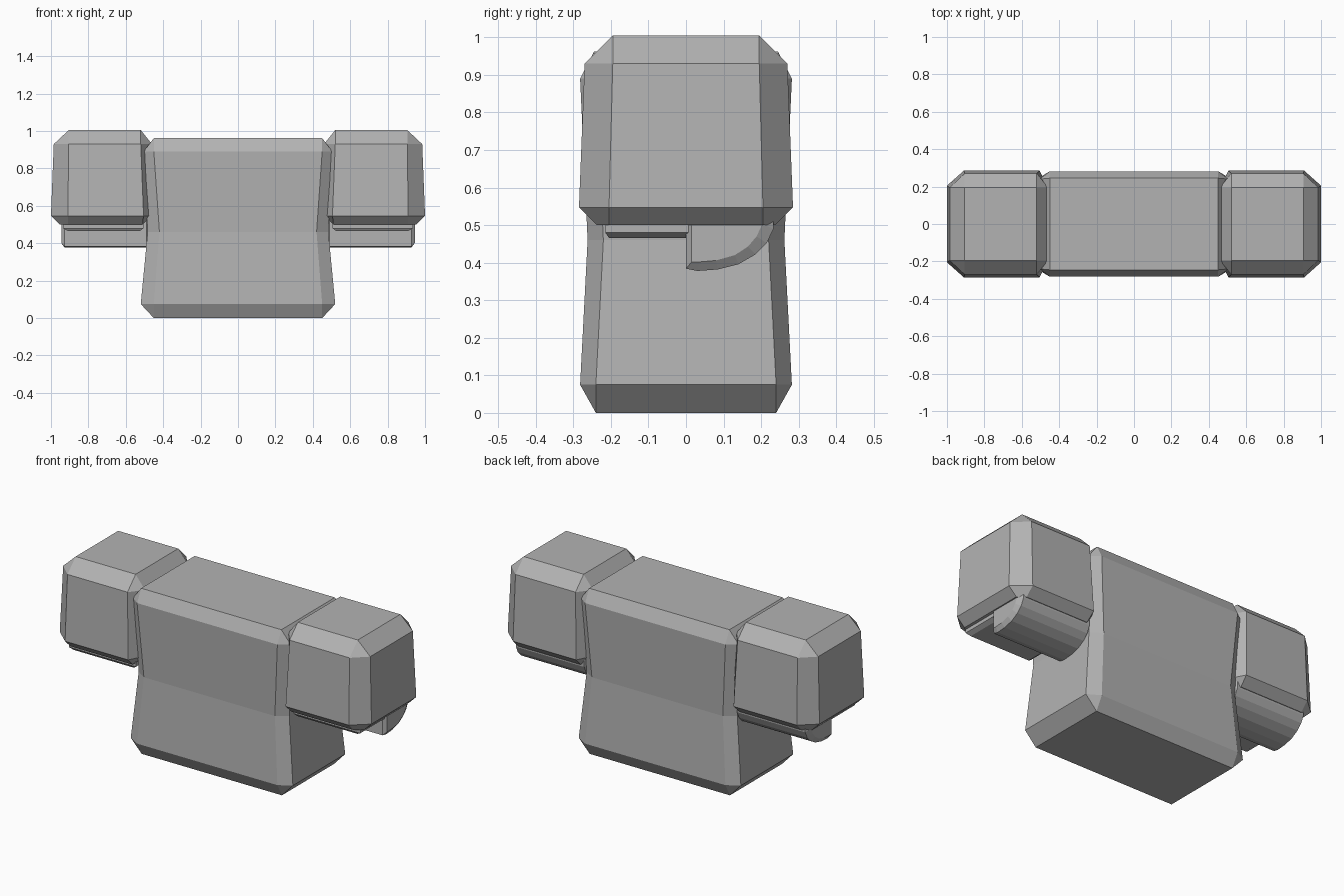
import bpy, bmesh

if "Cube" in bpy.data.objects:
    bpy.data.objects.remove(bpy.data.objects["Cube"])

grey = bpy.data.materials.new("light grey")
grey.diffuse_color = (0.45, 0.45, 0.45, 1)
grey.use_nodes = True
grey.node_tree.nodes["Principled BSDF"].inputs["Base Color"].default_value = grey.diffuse_color


def ring(z, x0, x1, fx0, fx1, y, sy):
    """Chamfered rectangle: sides at x0/x1 (half depth sy), front/back at y (from fx0 to fx1)."""
    return [(fx0, -y, z), (fx1, -y, z), (x1, -sy, z), (x1, sy, z),
            (fx1, y, z), (fx0, y, z), (x0, sy, z), (x0, -sy, z)]


def loft(name, rings, mirror=False):
    """Skin a stack of matching rings, cap both ends, optionally mirror across x."""
    bm = bmesh.new()
    vs = [[bm.verts.new(p) for p in r] for r in rings]
    n = len(vs[0])
    for a, b in zip(vs, vs[1:]):
        for i in range(n):
            j = (i + 1) % n
            bm.faces.new((a[i], a[j], b[j], b[i]))
    bm.faces.new(vs[0][::-1])
    bm.faces.new(vs[-1])
    bmesh.ops.remove_doubles(bm, verts=bm.verts, dist=0.0005)
    bmesh.ops.recalc_face_normals(bm, faces=bm.faces)
    me = bpy.data.meshes.new(name)
    bm.to_mesh(me)
    bm.free()
    me.materials.append(grey)
    ob = bpy.data.objects.new(name, me)
    bpy.context.collection.objects.link(ob)
    if mirror:
        ob.modifiers.new("Mirror", 'MIRROR').use_mirror_merge = False
    return ob


# torso: chamfered box pinched at the waist
loft("torso", [
    ring(0.0, -.45, .45, -.45, .45, .24, .24),
    ring(.075, -.52, .52, -.45, .45, .282, .24),
    ring(.46, -.483, .483, -.42, .42, .262, .22),
    ring(.89, -.505, .505, -.45, .45, .282, .24),
    ring(.962, -.45, .45, -.45, .45, .245, .245)])

# shoulders: chamfered blocks, slightly wider at the bottom
loft("shoulder", [
    ring(.5, .51, .952, .51, .91, .237, .205),
    ring(.547, .463, 1.0, .505, .91, .285, .205),
    ring(.93, .46, .985, .52, .905, .27, .195),
    ring(1.005, .52, .905, .52, .905, .195, .195)], mirror=True)


# shallow plate under the front half of each shoulder
def box_ring(z, x0, x1, y0, y1):
    return [(x0, y0, z), (x1, y0, z), (x1, y1, z), (x0, y1, z)]


loft("upper_arm_plate", [
    box_ring(.466, .525, .91, -.205, .01),
    box_ring(.48, .505, .935, -.215, .01),
    box_ring(.52, .505, .935, -.215, .01)], mirror=True)

# rounded elbow under the back half: profile in (y, z), with chamfered ends
outer = [(0, .55), (0, .384), (.03, .378), (.085, .382), (.14, .396),
         (.185, .422), (.215, .452), (.233, .49), (.235, .55)]
inner = [(.015, .55), (.015, .402), (.035, .402), (.08, .406), (.13, .42),
         (.165, .443), (.188, .47), (.203, .503), (.205, .55)]
loft("elbow", [[(x, y, z) for y, z in prof] for x, prof in
               ((.475, inner), (.49, outer), (.928, outer), (.945, inner))], mirror=True)
